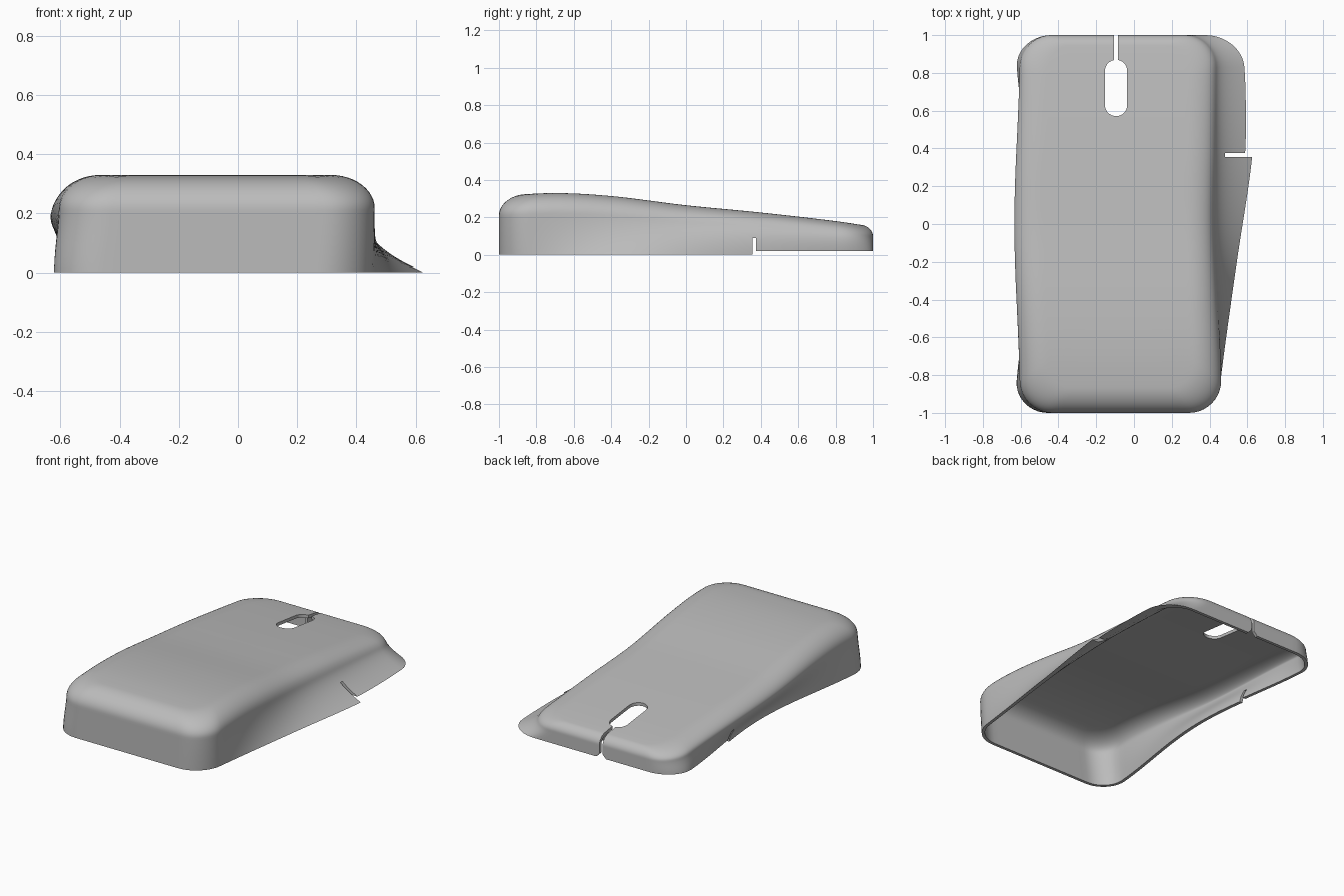
import bpy, bmesh, math

cube = bpy.data.objects.get("Cube")
if cube:
    bpy.data.objects.remove(cube, do_unlink=True)

grey = bpy.data.materials.new("plain grey")
grey.use_nodes = True
grey.diffuse_color = (0.5, 0.5, 0.5, 1)
grey.node_tree.nodes["Principled BSDF"].inputs["Base Color"].default_value = (0.5, 0.5, 0.5, 1)


def curve(points, y):
    """Smooth interpolation through (y, value) points."""
    n = len(points)
    for i in range(n - 1):
        (a, va), (b, vb) = points[i], points[i + 1]
        if y <= b or i == n - 2:
            break

    def slope(k):
        p, q = points[max(k - 1, 0)], points[min(k + 1, n - 1)]
        return (q[1] - p[1]) / (q[0] - p[0])
    h = b - a
    t = min(max((y - a) / h, 0), 1)
    return (va * (1 + 2 * t) * (1 - t) ** 2 + vb * t * t * (3 - 2 * t)
            + h * slope(i) * t * (1 - t) ** 2 - h * slope(i + 1) * t * t * (1 - t))


TOP = [(-1, .315), (-.7, .33), (-.4, .314), (0, .265), (.4, .226), (.8, .18), (1, .15)]
RIGHT_FOOT = [(-1, .445), (-.8, .462), (-.2, .545), (.36, .627), (.7, .64), (1, .63)]
RIGHT_EDGE = [(-1, .462), (-.75, .46), (-.4, .44), (0, .42), (.4, .425), (1, .43)]


def place(s, y, v):
    """Shell point: s across, y along, v up as a share of the crown height."""
    waist = math.cos(math.pi * y / 2) ** 2
    t = min(v / .75, 1)
    t = t * t * (3 - 2 * t)
    left = (-.628 + .1 * waist) * (1 - t) + (-.602 - .033 * waist) * t
    edge, foot = curve(RIGHT_EDGE, y), curve(RIGHT_FOOT, y)
    right = edge + (foot - edge) * max(0, 1 - v / .8) ** 1.9
    return (left + (right - left) * (s + 1) / 2, y, curve(TOP, y) * v)


def plan(half=.53, r=.17, corner=10):
    """Rounded rectangle outline, as (s, y) pairs, counter-clockwise."""
    pts = []
    for cx, cy, start, straight in ((1, 1, 0, 22), (-1, 1, 90, 40),
                                    (-1, -1, 180, 22), (1, -1, 270, 40)):
        arc = []
        for k in range(corner + 1):
            a = math.radians(start + 90 * k / corner)
            arc.append((cx * (half - r) + r * math.cos(a), cy * (1 - r) + r * math.sin(a)))
        pts += arc
        ex, ey = arc[-1]
        nx, ny = (-ex, ey) if straight == 22 else (ex, -ey)
        pts += [(ex + (nx - ex) * k / straight, ey + (ny - ey) * k / straight)
                for k in range(1, straight)]
    return [(x / half, y) for x, y in pts]


# Levels: (side inset, end inset share, height share, shrink to the centre)
WALL, SHOULDER, CROWN = 14, 12, 22
BREAK = .67
levels = [(0, 0, BREAK * k / WALL, 1) for k in range(WALL)]
for k in range(SHOULDER + 1):
    a = math.pi / 2 * k / SHOULDER
    levels.append((1 - math.cos(a), 1 - math.cos(a), BREAK + (1 - BREAK) * math.sin(a), 1))
levels += [(1, 1, 1, 1 - k / CROWN) for k in range(1, CROWN)]

# Shell skin
bm = bmesh.new()
rings = []
for side, end, v, shrink in levels:
    ring = []
    for s, y in plan():
        end_inset = .095 - .04 * y
        ring.append(bm.verts.new(place(s * (1 - .27 * side) * shrink,
                                       y * (1 - end_inset * end) * shrink, v)))
    rings.append(ring)
for low, high in zip(rings, rings[1:]):
    for i in range(len(low)):
        j = (i + 1) % len(low)
        bm.faces.new((low[i], low[j], high[j], high[i]))
centre = bm.verts.new(place(0, 0, 1))
last = rings[-1]
for i in range(len(last)):
    bm.faces.new((last[i], last[(i + 1) % len(last)], centre))
mesh = bpy.data.meshes.new("shell")
bm.to_mesh(mesh)
bm.free()
mesh.materials.append(grey)
shell = bpy.data.objects.new("shell", mesh)
bpy.context.collection.objects.link(shell)
thick = shell.modifiers.new("wall", 'SOLIDIFY')
thick.thickness = .02
thick.offset = -1


def box(name, x, y, z):
    """Box from three (low, high) ranges."""
    bpy.ops.mesh.primitive_cube_add(size=1, location=[sum(r) / 2 for r in (x, y, z)])
    ob = bpy.context.object
    ob.name = name
    ob.scale = [r[1] - r[0] for r in (x, y, z)]
    ob.data.materials.append(grey)
    return ob


def drum(name, y):
    bpy.ops.mesh.primitive_cylinder_add(vertices=32, radius=.059, depth=1, location=(-.095, y, .3))
    bpy.context.object.name = name
    return bpy.context.object


# Cutters: level base, raised rear rim, side notches, wheel slot and rear slit
cutters = [
    box("base_cutter", (-1, 1), (-1.2, 1.2), (-.3, .0005)),
    box("rear_rim_cutter", (-1, 1), (.36, 1.2), (-.2, .02)),
    box("notch_cutter", (-1, 1), (.355, .375), (-.1, .09)),
    box("slot_cutter", (-.154, -.036), (.63, .81), (-.2, .8)),
    drum("slot_front_cutter", .63),
    drum("slot_rear_cutter", .81),
    box("slit_cutter", (-.106, -.084), (.84, 1.2), (-.2, .8)),
]
# Flared foot of the rear slit
flare = box("slit_foot_cutter", (-.12, -.07), (.95, 1.1), (-.005, .045))
flare.rotation_euler.y = math.pi / 4
cutters.append(flare)

for cutter in cutters:
    cutter.hide_render = True
    cut = shell.modifiers.new(cutter.name, 'BOOLEAN')
    cut.operation = 'DIFFERENCE'
    cut.solver = 'EXACT'
    cut.object = cutter

bpy.ops.object.select_all(action='DESELECT')
shell.select_set(True)
bpy.context.view_layer.objects.active = shell
for name in [m.name for m in shell.modifiers]:
    bpy.ops.object.modifier_apply(modifier=name)
for cutter in cutters:
    bpy.data.objects.remove(cutter, do_unlink=True)
bpy.ops.object.shade_smooth_by_angle(angle=math.radians(35))

# Small guide ribs under the crown beside the slit
for side, x in (("left", -.06), ("right", -.13)):
    box(side + "_guide_rib", (x - .008, x + .008), (.88, .94), (.1, .148))
